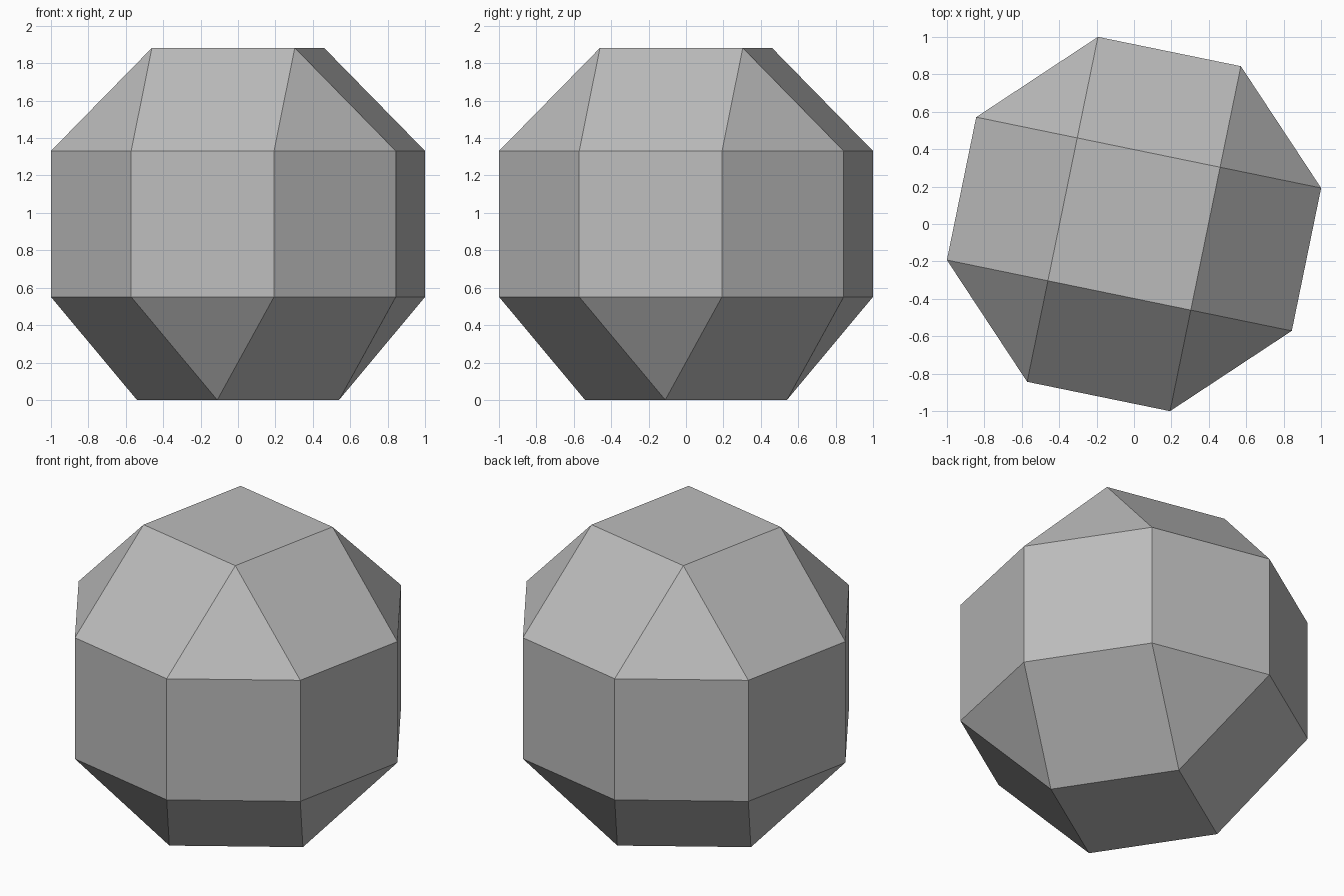
import bpy
import bmesh
from math import cos, sin, radians, sqrt

cube = bpy.data.objects.get("Cube")
if cube:
    bpy.data.objects.remove(cube, do_unlink=True)

# Proportions: every edge has the same length
TURN = 10.9
RADIUS = 1 / cos(radians(TURN))
EDGE = RADIUS * 2 * sin(radians(22.5))
CAP = EDGE / sqrt(2)

grey = bpy.data.materials.new("stone grey")
grey.use_nodes = True
colour = (0.5, 0.5, 0.5, 1)
grey.diffuse_color = colour
grey.node_tree.nodes["Principled BSDF"].inputs["Base Color"].default_value = colour

bm = bmesh.new()


def ring(count, radius, z, turn):
    """Regular polygon of vertices at height z."""
    angles = [radians(turn + 360 * i / count) for i in range(count)]
    return [bm.verts.new((radius * cos(a), radius * sin(a), z)) for a in angles]


# Octagonal band, with a square cap at each end; the caps are turned 45 degrees apart
bottom = ring(4, CAP, 0, TURN - 22.5)
lower = ring(8, RADIUS, CAP, TURN)
upper = ring(8, RADIUS, CAP + EDGE, TURN)
top = ring(4, CAP, 2 * CAP + EDGE, TURN + 22.5)

for i in range(8):
    j = (i + 1) % 8
    bm.faces.new((lower[i], lower[j], upper[j], upper[i]))


def cap(square, octagon, first):
    """Alternating triangles and squares from the band to the end square."""
    bm.faces.new(square)
    for k in range(4):
        a, b, c = (octagon[(first + 2 * k + n) % 8] for n in range(3))
        here, after = square[k], square[(k + 1) % 4]
        bm.faces.new((a, b, here))
        bm.faces.new((b, c, after, here))


cap(top, upper, 0)
cap(bottom, lower, 7)
bmesh.ops.recalc_face_normals(bm, faces=bm.faces)

mesh = bpy.data.meshes.new("faceted_solid")
bm.to_mesh(mesh)
bm.free()
mesh.materials.append(grey)
solid = bpy.data.objects.new("faceted_solid", mesh)
bpy.context.collection.objects.link(solid)
